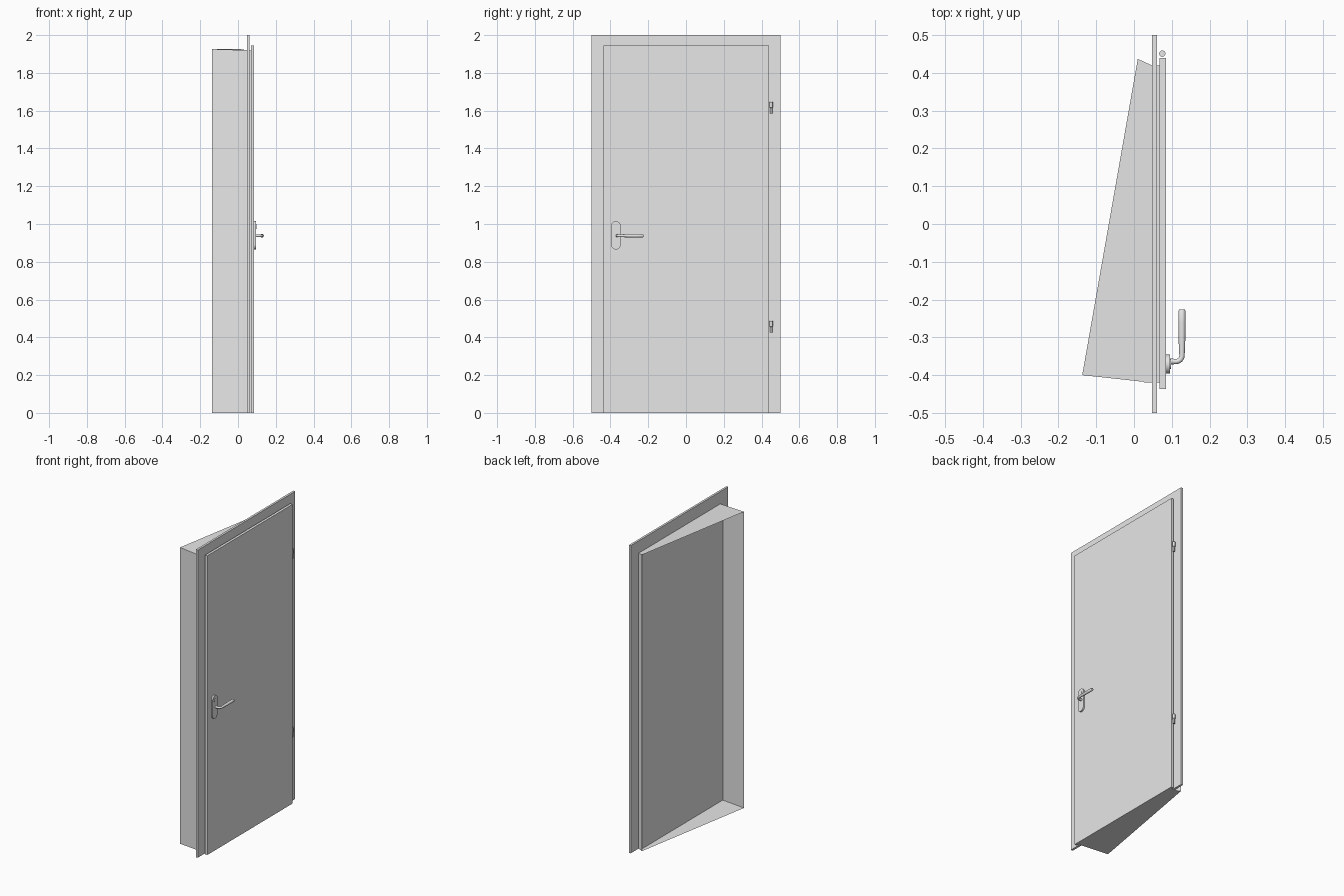
import bpy, bmesh, math
from mathutils import Vector

cube = bpy.data.objects.get("Cube")
if cube:
    bpy.data.objects.remove(cube, do_unlink=True)

grey = bpy.data.materials.new("light_grey")
grey.use_nodes = True
tone = (0.8, 0.8, 0.8, 1)
grey.diffuse_color = tone
grey.node_tree.nodes["Principled BSDF"].inputs["Base Color"].default_value = tone


def finish(name, bm, smooth=False):
    mesh = bpy.data.meshes.new(name)
    bm.to_mesh(mesh)
    bm.free()
    obj = bpy.data.objects.new(name, mesh)
    bpy.context.collection.objects.link(obj)
    mesh.materials.append(grey)
    if smooth:
        bpy.ops.object.select_all(action="DESELECT")
        obj.select_set(True)
        bpy.context.view_layer.objects.active = obj
        bpy.ops.object.shade_smooth_by_angle(angle=math.radians(40))
    return obj


def plate(name, outline, x0, x1, smooth=False):
    """Extrude a (y, z) outline from x0 to x1."""
    bm = bmesh.new()
    face = bm.faces.new([bm.verts.new((x0, y, z)) for y, z in outline])
    grown = bmesh.ops.extrude_face_region(bm, geom=[face])["geom"]
    bmesh.ops.translate(bm, vec=(x1 - x0, 0, 0),
                        verts=[v for v in grown if isinstance(v, bmesh.types.BMVert)])
    bmesh.ops.recalc_face_normals(bm, faces=bm.faces)
    return finish(name, bm, smooth)


def rectangle(y0, y1, z0, z1):
    return [(y0, z0), (y1, z0), (y1, z1), (y0, z1)]


def arc(y, z, r, start, end, steps):
    angles = [math.radians(start + (end - start) * i / steps) for i in range(steps + 1)]
    return [(y + r * math.cos(a), z + r * math.sin(a)) for a in angles]


def tube(name, path, sides=16):
    """Skin rings along a path of (point, direction, radius)."""
    bm = bmesh.new()
    rings = []
    for point, direction, r in path:
        turn = Vector(direction).to_track_quat("Z", "Y")
        rings.append([bm.verts.new(Vector(point) + turn @ Vector(
            (r * math.cos(t), r * math.sin(t), 0)))
            for t in (math.tau * i / sides for i in range(sides))])
    for a, b in zip(rings, rings[1:]):
        for i in range(sides):
            j = (i + 1) % sides
            bm.faces.new((a[i], a[j], b[j], b[i]))
    bm.faces.new(rings[0])
    bm.faces.new(rings[-1])
    bmesh.ops.recalc_face_normals(bm, faces=bm.faces)
    return finish(name, bm, True)


# Architrave around the opening, door leaf and the rebate behind it
plate("frame", [(-0.5, 0), (-0.42, 0), (-0.42, 1.92), (0.42, 1.92),
                (0.42, 0), (0.5, 0), (0.5, 2), (-0.5, 2)], 0.047, 0.061)
plate("door_leaf", rectangle(-0.437, 0.44, 0, 1.945), 0.068, 0.085)
plate("door_rebate", rectangle(-0.419, 0.42, 0.001, 1.919), 0.027, 0.068)

# Slanted reveal: thin sheets, open at the back
bm = bmesh.new()
near = [bm.verts.new((0.047, y, z)) for y, z in rectangle(-0.42, 0.42, 0, 1.92)]
far = [bm.verts.new(p) for p in ((-0.137, -0.4, 0), (0.01, 0.437, 0),
                                 (0.01, 0.437, 1.926), (-0.137, -0.4, 1.926))]
for i in range(4):
    j = (i + 1) % 4
    bm.faces.new((near[i], near[j], far[j], far[i]))
bmesh.ops.recalc_face_normals(bm, faces=bm.faces)
finish("reveal", bm)

# Handle backplate with rounded ends, and lock cylinder
hy = -0.371
plate("handle_plate", arc(hy, 0.99, 0.025, 0, 180, 12) + arc(hy, 0.89, 0.025, 180, 360, 12),
      0.085, 0.095, True)
plate("lock_cylinder", arc(hy, 0.986, 0.013, 0, 345, 23), 0.095, 0.098, True)

# Lever: neck, bend and grip in one sweep
hz, bend = 0.938, 0.016
ly = -0.364
path = [((0.09, ly, hz), (1, 0, 0), 0.008)]
for i in range(7):
    a = math.pi / 2 * i / 6
    path.append(((0.111 + bend * math.sin(a), ly + bend * (1 - math.cos(a)), hz),
                 (math.cos(a), math.sin(a), 0), 0.007))
for y, r in ((-0.32, 0.0085), (-0.26, 0.0095), (-0.229, 0.009), (-0.226, 0.007)):
    path.append(((0.127, y, hz), (0, 1, 0), r))
tube("handle_lever", path)

# Hinges: wide knuckle above a narrower pin
for name, z in (("upper", 1.585), ("lower", 0.425)):
    tube(name + "_hinge", [((0.075, 0.451, z + dz), (0, 0, 1), r) for dz, r in
                           ((0, 0.006), (0.03, 0.006), (0.032, 0.0085), (0.062, 0.0085))], 12)
